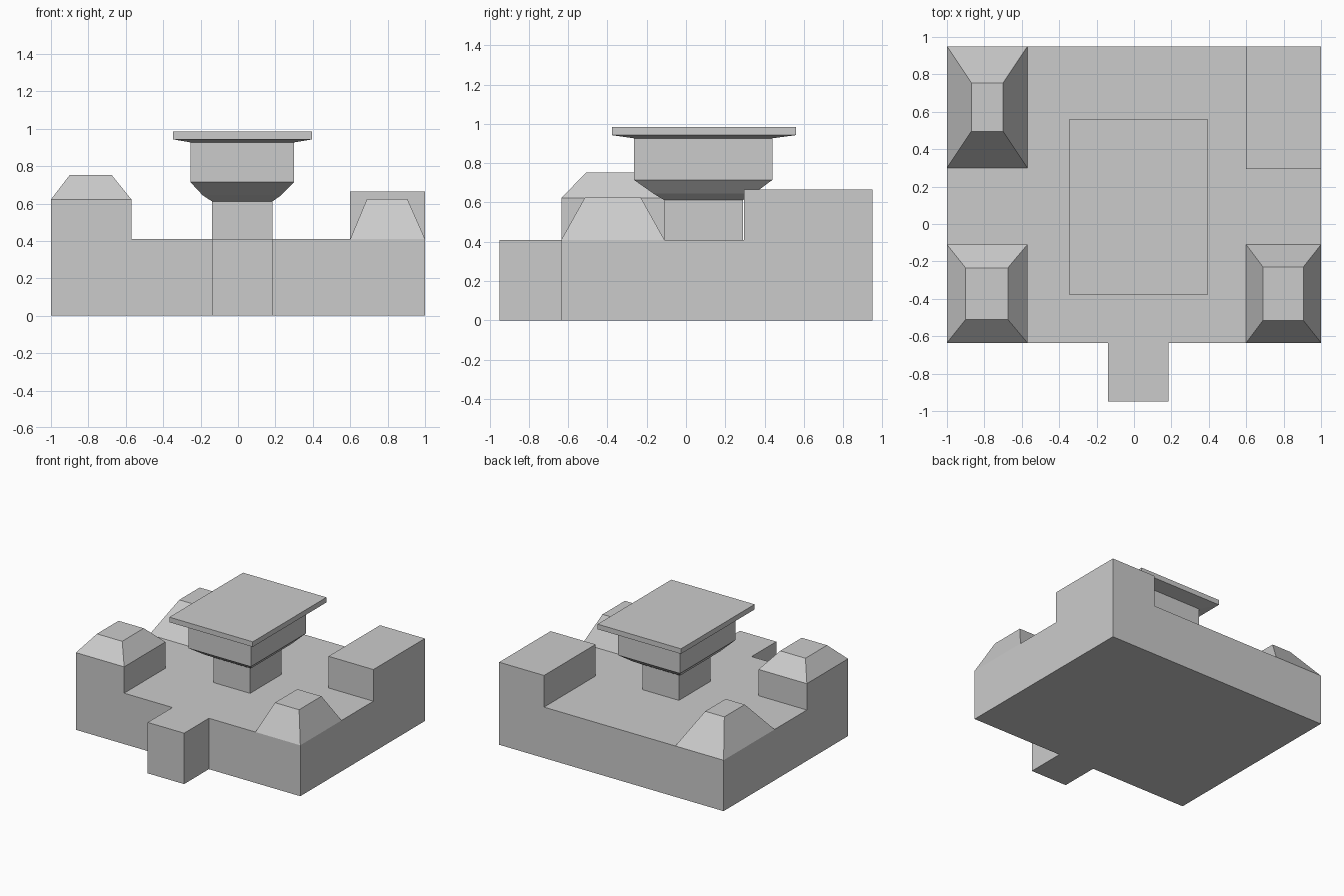
import bpy
import bmesh

cube = bpy.data.objects.get("Cube")
if cube:
    bpy.data.objects.remove(cube, do_unlink=True)

GREY = (0.6, 0.6, 0.6, 1)
mat = bpy.data.materials.new("plain grey")
mat.use_nodes = True
mat.diffuse_color = GREY
mat.node_tree.nodes["Principled BSDF"].inputs["Base Color"].default_value = GREY


def finish(name, bm):
    bmesh.ops.recalc_face_normals(bm, faces=bm.faces)
    mesh = bpy.data.meshes.new(name)
    bm.to_mesh(mesh)
    bm.free()
    mesh.materials.append(mat)
    bpy.context.collection.objects.link(bpy.data.objects.new(name, mesh))


def loft(name, sections):
    """Stack rectangles (x0, x1, y0, y1, z) into one closed solid."""
    bm = bmesh.new()
    rings = []
    for x0, x1, y0, y1, z in sections:
        corners = ((x0, y0), (x1, y0), (x1, y1), (x0, y1))
        rings.append([bm.verts.new((x, y, z)) for x, y in corners])
    bm.faces.new(rings[0])
    bm.faces.new(rings[-1])
    for low, high in zip(rings, rings[1:]):
        for i in range(4):
            j = (i + 1) % 4
            bm.faces.new((low[i], low[j], high[j], high[i]))
    finish(name, bm)


FLOOR = 0.41                    # top of the base slab
FRONT, BACK = -0.635, 0.95
TAB = (-0.14, 0.185)            # width shared by tab and stem

# Base slab with the front tab, extruded from one outline
bm = bmesh.new()
outline = [(-1, FRONT), (TAB[0], FRONT), (TAB[0], -BACK), (TAB[1], -BACK),
           (TAB[1], FRONT), (1, FRONT), (1, BACK), (-1, BACK)]
base = bm.faces.new([bm.verts.new((x, y, 0)) for x, y in outline])
top = bmesh.ops.extrude_face_region(bm, geom=[base], use_keep_orig=True)["geom"]
bmesh.ops.translate(bm, vec=(0, 0, FLOOR),
                    verts=[v for v in top if isinstance(v, bmesh.types.BMVert)])
finish("base_with_tab", bm)

# Corner pieces
front_right = (-1, -0.57, FRONT, -0.11)
loft("front_right_tower", [(*front_right, FLOOR), (*front_right, 0.622),
                           (-0.9, -0.675, -0.51, -0.235, 0.752)])
loft("front_left_mound", [(0.6, 1, FRONT, -0.11, FLOOR),
                          (0.69, 0.905, -0.515, -0.23, 0.625)])
loft("back_right_mound", [(-1, -0.57, 0.3, BACK, FLOOR),
                          (-0.87, -0.7, 0.495, 0.755, 0.65)])
back_left = (0.6, 1, 0.295, BACK)
loft("back_left_block", [(*back_left, FLOOR), (*back_left, 0.665)])

# Central pedestal: stem, flared body and overhanging slab
stem = (*TAB, -0.11, 0.29)
body = (-0.255, 0.3, -0.265, 0.44)
slab = (-0.347, 0.396, -0.378, 0.56)
loft("pedestal", [(*stem, FLOOR), (*stem, 0.612),
                  (-0.19, 0.232, -0.165, 0.345, 0.645),
                  (*body, 0.715), (*body, 0.927),
                  (*slab, 0.943), (*slab, 0.984)])
